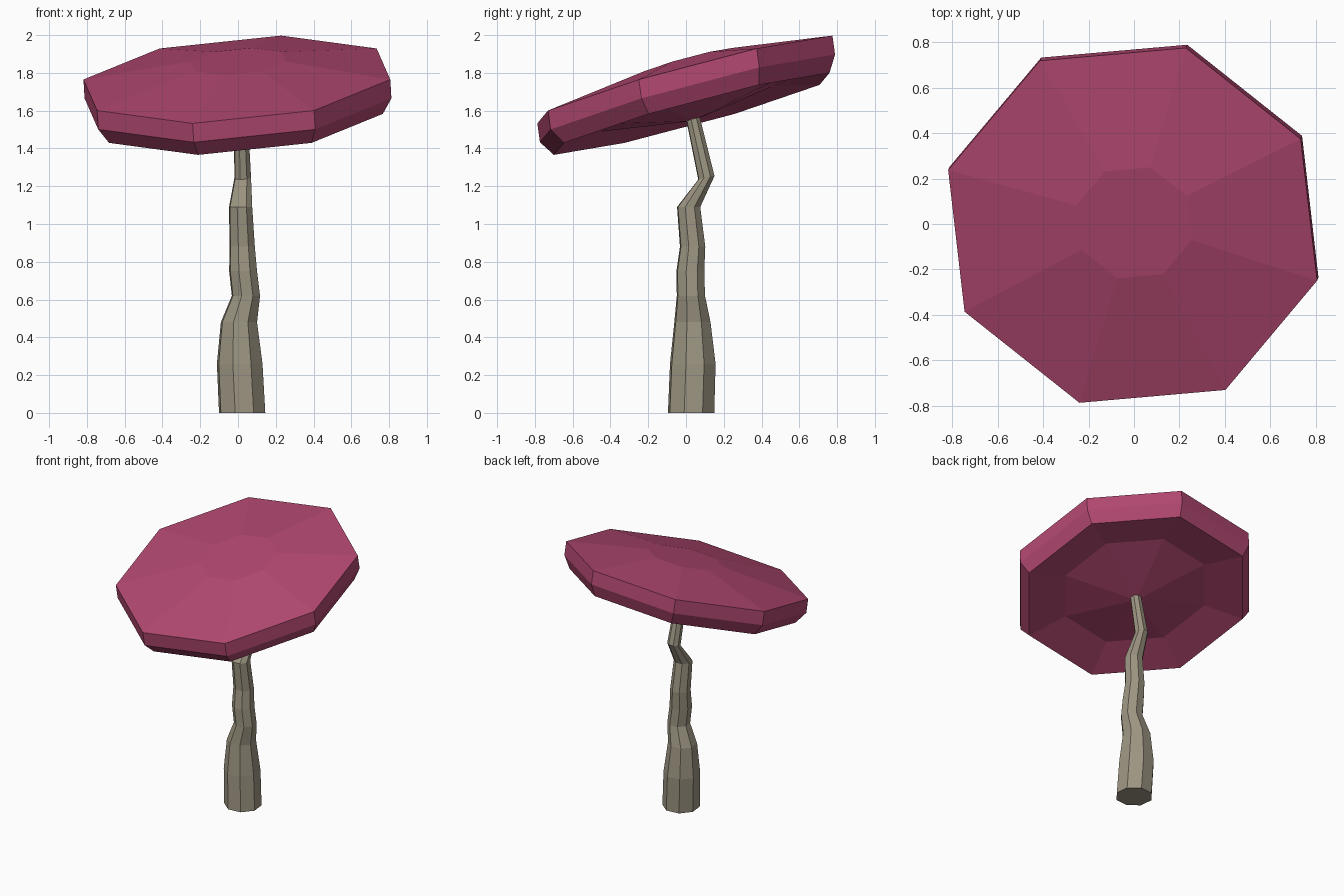
import bpy, bmesh, math
from mathutils import Vector

if "Cube" in bpy.data.objects:
    bpy.data.objects.remove(bpy.data.objects["Cube"])

SIDES = 8
AZIMUTH = math.radians(73.3)   # direction towards which the cap rises
TILT = math.radians(15.9)


def material(name, rgb):
    m = bpy.data.materials.new(name)
    m.diffuse_color = (*rgb, 1)
    m.use_nodes = True
    m.node_tree.nodes["Principled BSDF"].inputs["Base Color"].default_value = m.diffuse_color
    return m


def ring(bm, centre, radius, tilt):
    """Octagon around centre, tilted upwards along AZIMUTH."""
    d = Vector((math.cos(AZIMUTH), math.sin(AZIMUTH), 0))
    u = d * math.cos(tilt) + Vector((0, 0, math.sin(tilt)))
    w = Vector((-d.y, d.x, 0))
    steps = [2 * math.pi * i / SIDES for i in range(SIDES)]
    return [bm.verts.new(Vector(centre) + radius * (u * math.cos(a) + w * math.sin(a)))
            for a in steps]


def loft(name, rings, mat, apex=None):
    """Skin rings bottom to top; close the start with a cone if apex is given."""
    bm = bmesh.new()
    loops = [ring(bm, *r) for r in rings]
    for lo, hi in zip(loops, loops[1:]):
        for i in range(SIDES):
            j = (i + 1) % SIDES
            bm.faces.new((lo[i], lo[j], hi[j], hi[i]))
    bm.faces.new(loops[-1])
    if apex:
        tip = bm.verts.new(apex)
        for i in range(SIDES):
            bm.faces.new((loops[0][(i + 1) % SIDES], loops[0][i], tip))
    else:
        bm.faces.new(loops[0][::-1])
    bmesh.ops.recalc_face_normals(bm, faces=bm.faces)
    mesh = bpy.data.meshes.new(name)
    bm.to_mesh(mesh)
    bm.free()
    mesh.materials.append(mat)
    obj = bpy.data.objects.new(name, mesh)
    bpy.context.collection.objects.link(obj)
    return obj


cap_red = material("cap magenta", (0.445, 0.065, 0.165))
stem_grey = material("stem grey brown", (0.337, 0.301, 0.223))

# Crooked stem, its top sunk into the cap
loft("stem", [
    ((0.022, 0.027, 0.00), 0.128, 0),
    ((0.009, 0.036, 0.26), 0.126, 0),
    ((0.005, 0.034, 0.48), 0.100, 0),
    ((0.042, 0.026, 0.62), 0.078, 0),
    ((0.027, 0.023, 0.75), 0.077, 0),
    ((0.022, 0.035, 0.88), 0.070, 0),
    ((0.014, 0.014, 1.09), 0.064, 0),
    ((0.025, 0.108, 1.245), 0.046, math.radians(12)),
    ((0.015, 0.037, 1.56), 0.039, 0),
    ((0.014, 0.026, 1.61), 0.037, 0),
], stem_grey)

# Tilted cap: hollow underside with a shallow centre cone, rim bands, low dome
loft("cap", [
    ((0.008, 0.020, 1.630), 0.515, TILT),
    ((0.008, 0.030, 1.583), 0.792, TILT),
    ((0.000, 0.008, 1.665), 0.848, TILT),
    ((-0.006, -0.006, 1.765), 0.848, TILT),
    ((0.000, 0.005, 1.860), 0.265, TILT),
], cap_red, apex=(0.012, 0.035, 1.545))
